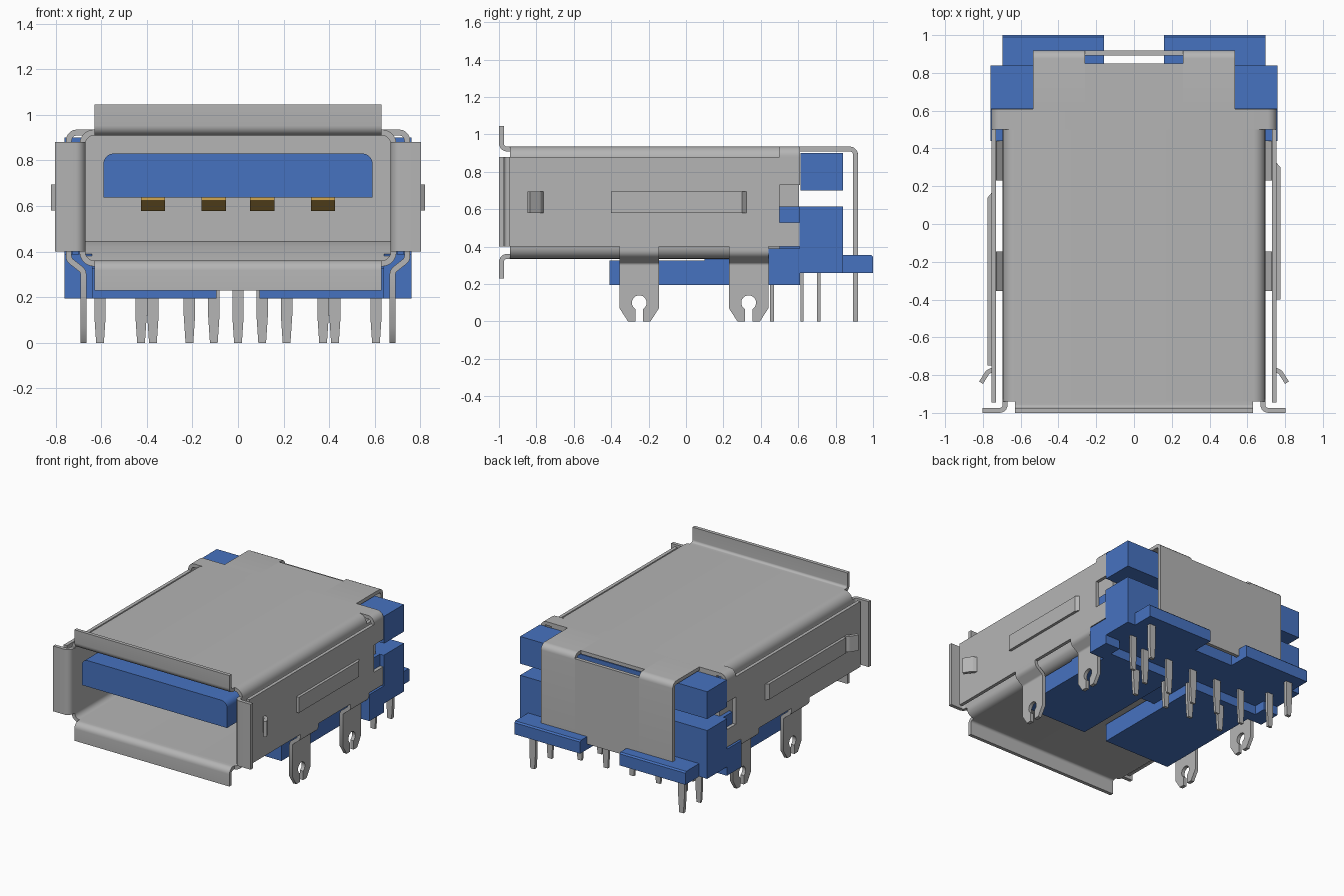
import bpy, bmesh, math
from mathutils import Vector

if "Cube" in bpy.data.objects:
    bpy.data.objects.remove(bpy.data.objects["Cube"], do_unlink=True)


def material(name, rgb):
    m = bpy.data.materials.new(name)
    m.use_nodes = True
    m.diffuse_color = (*rgb, 1)
    m.node_tree.nodes["Principled BSDF"].inputs["Base Color"].default_value = (*rgb, 1)
    return m


STEEL = material("steel grey", (0.46, 0.46, 0.46))
BLUE = material("plastic blue", (0.062, 0.17, 0.53))
GOLD = material("contact gold", (0.53, 0.32, 0.07))
T = 0.026  # sheet thickness


def prism(name, pts, axis, a, b, mat, s=1):
    """Extrude a 2D outline along an axis from a to b; s = -1 mirrors it in x."""
    def place(p, d):
        u, v = p
        x, y, z = {"x": (d, u, v), "y": (u, d, v), "z": (u, v, d)}[axis]
        return (x * s, y, z)
    bm = bmesh.new()
    rings = [[bm.verts.new(place(p, d)) for p in pts] for d in (a, b)]
    for ring in rings:
        bm.faces.new(ring)
    n = len(pts)
    for i in range(n):
        j = (i + 1) % n
        bm.faces.new((rings[0][i], rings[0][j], rings[1][j], rings[1][i]))
    bmesh.ops.recalc_face_normals(bm, faces=bm.faces)
    me = bpy.data.meshes.new(name)
    bm.to_mesh(me)
    bm.free()
    me.materials.append(mat)
    me.shade_smooth()
    me.set_sharp_from_angle(angle=math.radians(35))
    ob = bpy.data.objects.new(name, me)
    bpy.context.collection.objects.link(ob)
    return ob


def box(name, x, y, z, mat, s=1):
    return prism(name, [(x[0], y[0]), (x[1], y[0]), (x[1], y[1]), (x[0], y[1])],
                 "z", z[0], z[1], mat, s)


def fillet(path, r, steps=5):
    """Round the inner corners of an open path."""
    pts = [Vector(p) for p in path]
    out = [pts[0]]
    for p, c, q in zip(pts, pts[1:], pts[2:]):
        d1, d2 = (p - c).normalized(), (q - c).normalized()
        half = d1.angle(d2) / 2
        cut = r / math.tan(half)
        centre = c + (d1 + d2).normalized() * r / math.sin(half)
        v1, v2 = c + d1 * cut - centre, c + d2 * cut - centre
        for k in range(steps + 1):
            t = k / steps
            v = (v1 * (1 - t) + v2 * t).normalized() * r
            out.append(centre + v)
    return out + [pts[-1]]


def sheet(path, r, t=T):
    """Outline of a bent sheet that follows a centre line."""
    c = fillet(path, r)
    left, right = [], []
    for i, p in enumerate(c):
        d = (c[min(i + 1, len(c) - 1)] - c[max(i - 1, 0)]).normalized()
        n = Vector((-d.y, d.x)) * t / 2
        left.append(p + n)
        right.append(p - n)
    return left + right[::-1]


TOP, BOT, SIDE = 0.922, 0.348, 0.682

# Flared front lips and rear cover
prism("upper_front_lip", sheet([(-0.93, TOP), (-0.987, TOP), (-0.987, 1.045)], 0.03),
      "x", -0.63, 0.63, STEEL)
prism("lower_front_lip", sheet([(-0.93, BOT), (-0.987, BOT), (-0.987, 0.23)], 0.03),
      "x", -0.63, 0.63, STEEL)
box("rear_top_bridge", (-0.26, 0.26), (0.6, 0.85), (TOP - T / 2, TOP + T / 2), STEEL)
box("rear_cover_middle", (-0.26, 0.26), (0.893, 0.919), (0.3, 0.9), STEEL)
rear_bend = sheet([(0.6, TOP), (0.906, TOP), (0.906, 0.3)], 0.03)

# Leg outline with a keyhole slot open at the tip
hole = []
for k in range(13):
    a = math.radians(-60 + 300 * k / 12)
    hole.append((0.04 * math.cos(a), 0.1 + 0.04 * math.sin(a)))
leg = [(0.02, 0), (0.06, 0), (0.105, 0.07), (0.105, 0.3), (-0.105, 0.3),
       (-0.105, 0.07), (-0.06, 0), (-0.02, 0)] + hole[::-1]

for s, side in ((1, "left"), (-1, "right")):
    # Inner shell
    prism(side + "_shell_half",
          sheet([(0, TOP), (SIDE, TOP), (SIDE, BOT), (0, BOT)], 0.05),
          "y", -0.94, 0.5, STEEL, s)
    box(side + "_shell_rear_wall", (SIDE - T / 2, SIDE + T / 2), (0.5, 0.605), (0.4, 0.87), STEEL, s)
    prism(side + "_front_lip",
          sheet([(SIDE, -0.93), (SIDE, -0.987), (0.803, -0.987)], 0.03),
          "z", 0.4, 0.88, STEEL, s)
    # Small web where the lip corners meet the shell
    prism(side + "_rear_cover", rear_bend, "x", 0.26, 0.535, STEEL, s)
    # Outer side plate folded down from the top
    prism(side + "_plate_fold",
          sheet([(0.0, TOP), (0.742, TOP), (0.742, 0.87)], 0.035),
          "y", 0.5, 0.61, STEEL, s)
    prism(side + "_side_plate",
          [(-0.945, 0.4), (0.61, 0.4), (0.61, 0.53), (0.5, 0.53), (0.5, 0.73),
           (0.61, 0.73), (0.61, 0.88), (-0.945, 0.88)],
          "x", 0.73, 0.755, STEEL, s)
    # Spring tongue and catch on the side plate
    y0, y1 = (-0.4, 0.33) if s > 0 else (-0.75, 0.17)
    prism(side + "_side_spring",
          [(0.75, y0), (0.775, y0), (0.775, y1 - 0.03), (0.75, y1)],
          "z", 0.58, 0.695, STEEL, s)
    prism(side + "_side_catch", sheet([(0.745, -0.77), (0.775, -0.785), (0.81, -0.84)], 0.02, 0.024),
          "z", 0.58, 0.695, STEEL, s)
    # Mounting legs with an inward bend
    for y, place in ((-0.25, "front"), (0.335, "rear")):
        prism(f"{side}_{place}_leg", [(y + u, v) for u, v in leg], "x", 0.665, 0.691, STEEL, s)
        prism(f"{side}_{place}_leg_bend",
              sheet([(0.742, 0.42), (0.742, 0.365), (0.678, 0.315), (0.678, 0.28)], 0.03),
              "y", y - 0.105, y + 0.105, STEEL, s)
    # Plastic base
    box(side + "_base_rail", (0.095, 0.64), (-0.41, 0.52), (0.195, 0.325), BLUE, s)
    box(side + "_base_wing", (0.64, 0.76), (0.44, 0.61), (0.195, 0.39), BLUE, s)
    box(side + "_body_wing", (0.7, 0.728), (0.5, 0.61), (0.39, 0.615), BLUE, s)
    prism(side + "_rear_ledge",
          [(0.84, 0.26), (1.0, 0.26), (1.0, 0.345), (0.99, 0.355), (0.84, 0.355)],
          "x", 0.16, 0.695, BLUE, s)

# Plastic body behind the shell
box("base_bridge", (-0.64, 0.64), (0.1, 0.62), (0.262, 0.335), BLUE)
box("lower_body_block", (-0.76, 0.76), (0.607, 0.84), (0.26, 0.615), BLUE)
box("upper_body_block", (-0.76, 0.76), (0.612, 0.84), (0.7, 0.9), BLUE)

# Shell back wall with the stepped floor in front of it
box("shell_back_wall", (-0.67, 0.67), (0.58, 0.605), (0.36, 0.91), STEEL)
prism("shell_floor_step", [(0.4, 0.355), (0.58, 0.355), (0.58, 0.445), (0.5, 0.42)],
      "x", -0.67, 0.67, STEEL)

# Contact tongue
prism("contact_tongue",
      fillet([(-0.59, 0.638), (-0.59, 0.83), (0.59, 0.83), (0.59, 0.638)], 0.045),
      "y", -0.97, 0.58, BLUE)

# Sprung contacts under the tongue
for x in (-0.373, -0.106, 0.106, 0.373):
    prism("spring_contact",
          sheet([(0.2, 0.63), (-0.3, 0.63), (-0.6, 0.584), (-0.72, 0.632)], 0.04, 0.016),
          "x", x - 0.053, x + 0.053, GOLD)

# Solder pins
rows = [("front_pin", 0.46, 0.022, (-0.373, -0.106, 0.106, 0.373)),
        ("middle_pin", 0.62, 0.018, (-0.425, -0.213, 0, 0.213, 0.425)),
        ("outer_pin", 0.71, 0.018, (-0.605, 0.605)),
        ("rear_pin", 0.906, T, (-0.605, 0.605))]
for name, y, t, xs in rows:
    for x in xs:
        prism(name, [(x - 0.017, 0), (x + 0.017, 0), (x + 0.025, 0.12), (x + 0.025, 0.3),
                     (x - 0.025, 0.3), (x - 0.025, 0.12)], "y", y - t / 2, y + t / 2, STEEL)
